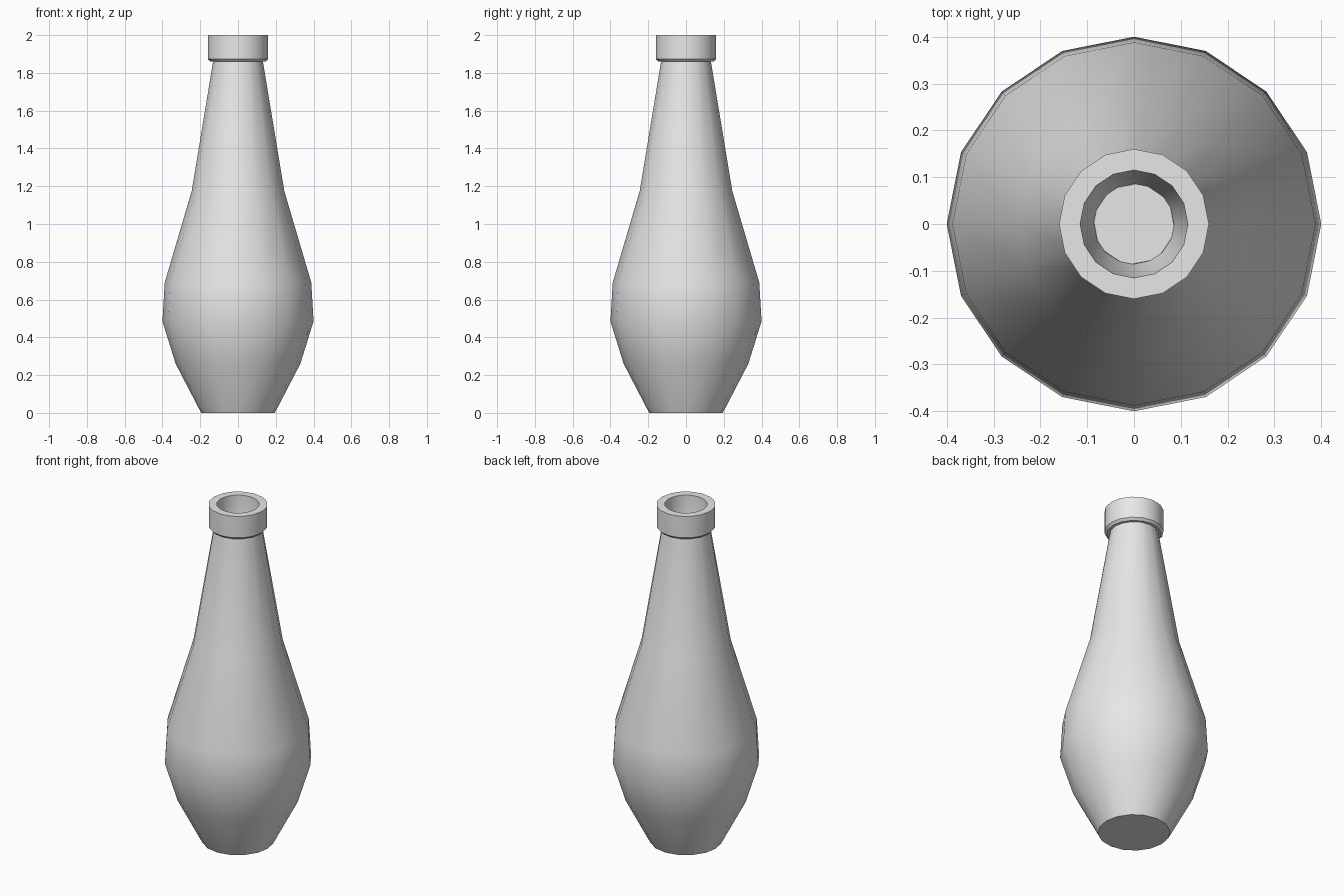
import bpy, bmesh, math

default = bpy.data.objects.get("Cube")
if default:
    bpy.data.objects.remove(default, do_unlink=True)

GREY = (0.8, 0.8, 0.8, 1.0)
grey = bpy.data.materials.new("light grey")
grey.use_nodes = True
grey.diffuse_color = GREY
grey.node_tree.nodes["Principled BSDF"].inputs["Base Color"].default_value = GREY


def lathe(name, profile, sides, turn=0.0, cap_start=True, cap_end=True):
    """Spin (radius, height) points about z, smooth with sharp corners kept."""
    bm = bmesh.new()
    rings = []
    for r, z in profile:
        angles = [turn + math.tau * i / sides for i in range(sides)]
        rings.append([bm.verts.new((r * math.cos(a), r * math.sin(a), z))
                      for a in angles])
    for low, high in zip(rings, rings[1:]):
        for i in range(sides):
            j = (i + 1) % sides
            bm.faces.new((low[i], low[j], high[j], high[i]))
    if cap_start:
        bm.faces.new(rings[0][::-1])
    if cap_end:
        bm.faces.new(rings[-1])
    mesh = bpy.data.meshes.new(name)
    bm.to_mesh(mesh)
    bm.free()
    mesh.materials.append(grey)
    obj = bpy.data.objects.new(name, mesh)
    bpy.context.collection.objects.link(obj)
    bpy.ops.object.select_all(action="DESELECT")
    obj.select_set(True)
    bpy.context.view_layer.objects.active = obj
    bpy.ops.object.shade_smooth_by_angle(angle=math.radians(50 if sides < 10 else 35))
    return obj


# Bottle: base, belly, tapering neck, collar, rim and inside of the mouth
lathe("bottle", [
    (0.195, 0.0), (0.33, 0.26), (0.40, 0.485), (0.388, 0.69),
    (0.245, 1.175), (0.132, 1.86),
    (0.147, 1.86), (0.16, 1.873), (0.16, 2.0),
    (0.115, 2.0), (0.113, 1.9), (0.08, 1.74),
], 16, cap_end=False)

# Liquid filling the bottle, with a flat top inside the neck
lathe("liquid", [
    (0.17, 0.03), (0.305, 0.26), (0.379, 0.43), (0.374, 0.66),
    (0.225, 1.175), (0.09, 1.77),
], 8, turn=math.radians(-11.5))
